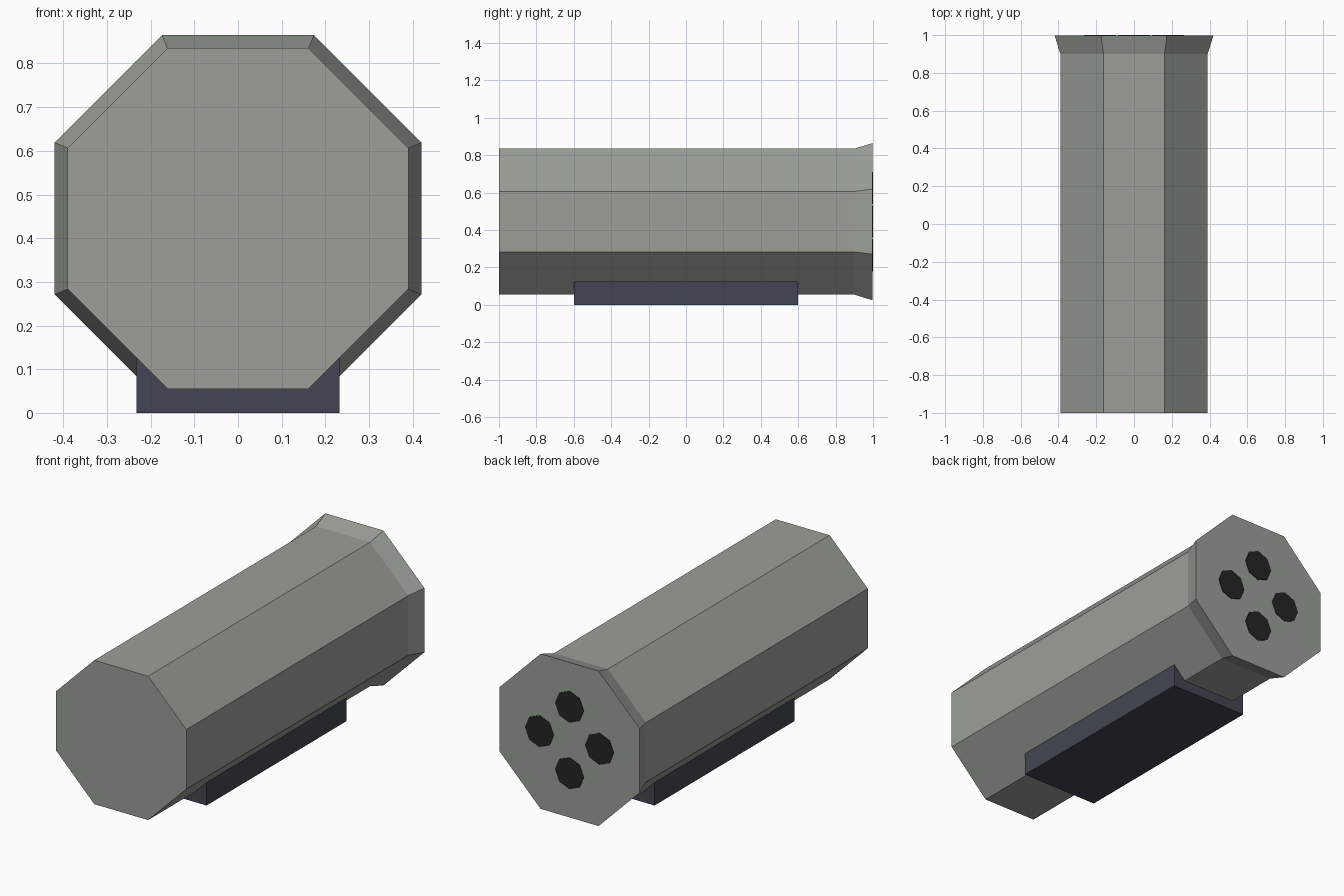
import bpy, bmesh, math

cube = bpy.data.objects.get("Cube")
if cube:
    bpy.data.objects.remove(cube, do_unlink=True)

AXIS_Z = 0.445


def material(name, rgb):
    mat = bpy.data.materials.new(name)
    mat.use_nodes = True
    colour = (*rgb, 1)
    mat.diffuse_color = colour
    mat.node_tree.nodes["Principled BSDF"].inputs["Base Color"].default_value = colour
    return mat


def add_object(name, bm, mat):
    bmesh.ops.recalc_face_normals(bm, faces=bm.faces)
    mesh = bpy.data.meshes.new(name)
    bm.to_mesh(mesh)
    bm.free()
    mesh.materials.append(mat)
    obj = bpy.data.objects.new(name, mesh)
    bpy.context.collection.objects.link(obj)
    return obj


def octagon_loft(name, sections, mat, x=0, z=AXIS_Z, turn=0):
    """Capped eight-sided tube along y; sections are (y, corner radius)."""
    bm = bmesh.new()
    rings = []
    for y, radius in sections:
        angles = [turn + i * math.tau / 8 for i in range(8)]
        rings.append([bm.verts.new((x + radius * math.cos(a), y, z + radius * math.sin(a)))
                      for a in angles])
    for a, b in zip(rings, rings[1:]):
        for i in range(8):
            j = (i + 1) % 8
            bm.faces.new((a[i], a[j], b[j], b[i]))
    bm.faces.new(rings[0])
    bm.faces.new(rings[-1])
    return add_object(name, bm, mat)


hull_grey = material("grey green", (0.32, 0.35, 0.31))
mount_grey = material("dark slate", (0.054, 0.062, 0.084))
black = material("black", (0.018, 0.018, 0.018))

# Octagonal casing with flared rear lip
corner = 1 / math.cos(math.pi / 8)
octagon_loft("casing", [(-1, 0.39 * corner), (0.9, 0.39 * corner), (0.997, 0.42 * corner)],
             hull_grey, turn=math.pi / 8)

# Four tube openings on the rear face
for i, side in enumerate(("left", "top", "right", "bottom")):
    a = i * math.pi / 2
    octagon_loft(f"tube_opening_{side}", [(0.993, 0.086), (1, 0.086)], black,
                 x=0.18 * math.cos(a), z=AXIS_Z + 0.18 * math.sin(a))

# Mounting block under the casing
bm = bmesh.new()
bmesh.ops.create_cube(bm, size=1)
bmesh.ops.scale(bm, vec=(0.464, 1.2, 0.14), verts=bm.verts)
bmesh.ops.translate(bm, vec=(0, 0, 0.07), verts=bm.verts)
add_object("mounting_block", bm, mount_grey)
